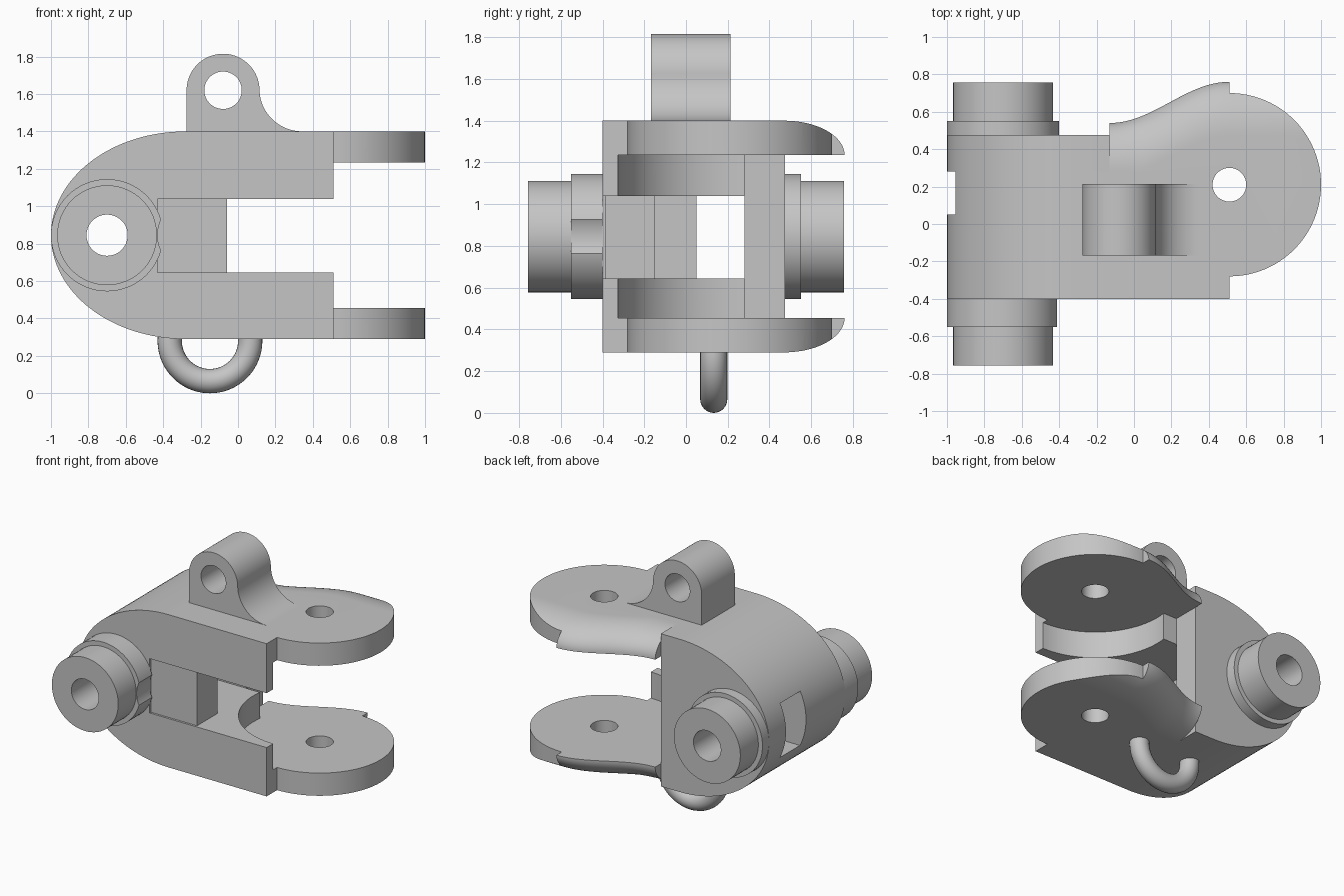
import bpy, bmesh, math
from mathutils import Vector

old = bpy.data.objects.get("Cube")
if old:
    bpy.data.objects.remove(old, do_unlink=True)

MID = 0.845                      # height of the symmetry plane
TOP, PLATE = 1.40, 1.235         # top of the body, underside of the fork plates
PIVOT = (0.51, 0.21)             # fork pin position in plan
HUB_X = -0.70                    # trunnion axis

grey = bpy.data.materials.new("light_grey")
grey.use_nodes = True
grey.diffuse_color = (0.56, 0.56, 0.56, 1)
grey.node_tree.nodes["Principled BSDF"].inputs["Base Color"].default_value = grey.diffuse_color


def make(name, rings):
    """Skin a list of equal closed outlines into a capped solid."""
    bm = bmesh.new()
    loops = [[bm.verts.new(p) for p in ring] for ring in rings]
    n = len(loops[0])
    for a, b in zip(loops, loops[1:]):
        for i in range(n):
            j = (i + 1) % n
            bm.faces.new((a[i], a[j], b[j], b[i]))
    bm.faces.new(loops[0])
    bm.faces.new(loops[-1])
    bmesh.ops.recalc_face_normals(bm, faces=bm.faces[:])
    mesh = bpy.data.meshes.new(name)
    bm.to_mesh(mesh)
    bm.free()
    mesh.materials.append(grey)
    ob = bpy.data.objects.new(name, mesh)
    bpy.context.collection.objects.link(ob)
    return ob


def prism(name, outline, axis, lo, hi):
    """Extrude a flat outline along one axis."""
    place = {"x": lambda a, b, h: (h, a, b),
             "y": lambda a, b, h: (a, h, b),
             "z": lambda a, b, h: (a, b, h)}[axis]
    return make(name, [[place(a, b, h) for a, b in outline] for h in (lo, hi)])


def arc(cx, cy, rx, ry, start, end, steps):
    angles = [math.radians(start + (end - start) * i / steps) for i in range(steps + 1)]
    return [(cx + rx * math.cos(a), cy + ry * math.sin(a)) for a in angles]


def disc(cx, cy, r, steps=64):
    return arc(cx, cy, r, r, 0, 360, steps)[:-1]


def box(x0, x1, y0, y1, z0, z1):
    return prism("cutter", [(x0, y0), (x1, y0), (x1, y1), (x0, y1)], "z", z0, z1)


def carve(ob, cutters, operation="DIFFERENCE"):
    """Apply booleans and discard the cutters."""
    for c in cutters:
        mod = ob.modifiers.new("cut", "BOOLEAN")
        mod.operation, mod.solver, mod.object = operation, "EXACT", c
    bpy.context.view_layer.update()
    dg = bpy.context.evaluated_depsgraph_get()
    mesh = bpy.data.meshes.new_from_object(ob.evaluated_get(dg))
    ob.modifiers.clear()
    ob.data = mesh
    for c in cutters:
        bpy.data.objects.remove(c, do_unlink=True)
    return ob


def hub_hole():
    return prism("cutter", disc(HUB_X, MID, 0.11), "y", -1, 1)


def pin_hole():
    return prism("cutter", disc(*PIVOT, 0.09), "z", -0.1, 1.6)


# Body core with its rounded end, and the shorter rear wall
def body_outline(x_end):
    nose = arc(-0.28, MID, 0.72, TOP - MID, 90, 270, 64)
    return nose + [(x_end, 2 * MID - TOP), (x_end, TOP)]


slot = (0.645, 1.04)
core = prism("body_core", body_outline(0.51), "y", -0.40, 0.28)
carve(core, [
    prism("cutter", disc(*PIVOT, 0.535, 96), "z", 2 * MID - PLATE, PLATE),
    box(-0.06, 0.7, -0.5, 0.4, *slot),
    box(-0.43, 0.7, -0.15, 0.4, *slot),
    box(-1.2, 0.7, 0.05, 0.4, *slot),
    box(-0.43, 0.7, -0.5, -0.385, *slot),
    hub_hole(), pin_hole()])
wall = prism("rear_wall", body_outline(-0.13), "y", 0.28, 0.475)
carve(wall, [hub_hole()])


# Fork plates: flared rear shoulder and round lobe, mirrored top to bottom
def plate_section(y_out, y_flat, y_start):
    edge = arc(y_flat, PLATE, y_out - y_flat, TOP - PLATE, 90, 0, 20)
    return [(y_start, PLATE), (y_start, TOP)] + edge


for side, flip in (("upper", False), ("lower", True)):
    def level(z):
        return 2 * MID - z if flip else z

    rings = []
    for i in range(33):
        t = i / 32
        y_out = 0.54 + 0.11 * (1 - math.cos(math.pi * t))
        section = plate_section(y_out, max(y_out - 0.29, 0.285), 0.28)
        rings.append([(-0.13 + 0.64 * t, y, level(z)) for y, z in section])
    shoulder = make(side + "_fork_shoulder", rings)
    carve(shoulder, [pin_hole()])

    lobe = prism(side + "_fork_lobe", disc(*PIVOT, 0.49, 96), "z",
                 *sorted((level(PLATE), level(TOP))))
    section = [(y, level(z)) for y, z in plate_section(0.76, 0.47, -0.5)]
    carve(lobe, [prism("cutter", section, "x", PIVOT[0], 1.2)], "INTERSECT")
    carve(lobe, [pin_hole()])

# Trunnions: collar and barrel on each side
for side, sign, face in (("front", -1, 0.40), ("rear", 1, 0.475)):
    collar = prism(side + "_collar", disc(HUB_X, MID, 0.30), "y", sign * face, sign * 0.55)
    cuts = [hub_hole()]
    if side == "front":
        cuts.append(prism("cutter", disc(-0.24, MID, 0.19), "y", -0.6, -0.39))
    carve(collar, cuts)
    barrel = prism(side + "_barrel", disc(HUB_X, MID, 0.267), "y", sign * 0.55, sign * 0.757)
    carve(barrel, [hub_hole()])

# Top eye lug with a fillet on one side
lug_outline = [(-0.275, TOP - 0.01)] + arc(-0.08, 1.62, 0.195, 0.195, 180, 0, 40)
lug_outline += arc(0.345, 1.625, 0.23, 0.225, 180, 270, 24) + [(0.345, TOP - 0.01)]
lug = prism("top_lug", lug_outline, "y", -0.168, 0.213)
carve(lug, [prism("cutter", disc(-0.08, 1.62, 0.10), "y", -1, 1)])

# Half ring under the body
rings = []
for x, z in arc(0, 0, 1, 1, 170, 370, 48):
    out = Vector((x, 0, z))
    centre = Vector((-0.15, 0.133, 0.28)) + out * 0.215
    rings.append([centre + out * a + Vector((0, b, 0)) for a, b in disc(0, 0, 0.065, 24)])
make("bottom_ring", rings)

# Smooth the curved surfaces, keep the hard edges
bpy.ops.object.select_all(action="DESELECT")
for ob in bpy.context.collection.objects:
    if ob.type == "MESH" and grey.name in ob.data.materials:
        ob.select_set(True)
        bpy.context.view_layer.objects.active = ob
bpy.ops.object.shade_smooth_by_angle(angle=math.radians(30))
